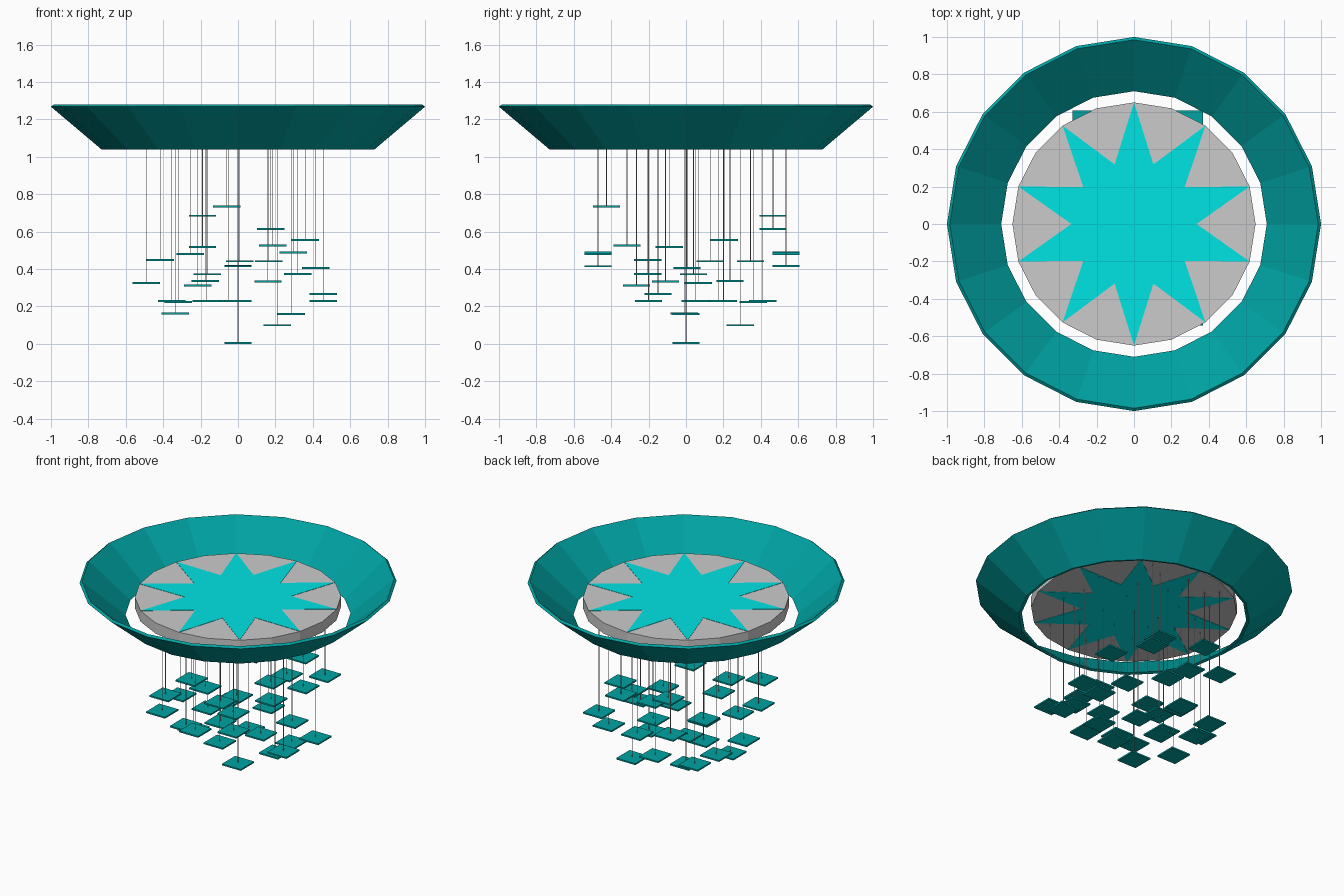
import bpy, bmesh
from math import sin, cos, pi

if "Cube" in bpy.data.objects:
    bpy.data.objects.remove(bpy.data.objects["Cube"])


def material(name, rgb):
    m = bpy.data.materials.new(name)
    m.diffuse_color = (*rgb, 1)
    m.use_nodes = True
    m.node_tree.nodes["Principled BSDF"].inputs["Base Color"].default_value = m.diffuse_color
    return m


TEAL = material("teal", (0.0, 0.36, 0.36))
CYAN = material("cyan", (0.0, 0.78, 0.78))


def finish(name, bm, mat=None):
    bmesh.ops.recalc_face_normals(bm, faces=bm.faces)
    me = bpy.data.meshes.new(name)
    bm.to_mesh(me)
    bm.free()
    if mat:
        me.materials.append(mat)
    ob = bpy.data.objects.new(name, me)
    bpy.context.collection.objects.link(ob)
    return ob


def circle(radii, n):
    # n points around z, cycling through the given radii, first point at +y
    return [(radii[i % len(radii)] * cos(pi / 2 + 2 * pi * i / n),
             radii[i % len(radii)] * sin(pi / 2 + 2 * pi * i / n)) for i in range(n)]


def prism(bm, outline, z0, z1):
    low = [bm.verts.new((x, y, z0)) for x, y in outline]
    high = [bm.verts.new((x, y, z1)) for x, y in outline]
    bm.faces.new(low[::-1])
    bm.faces.new(high)
    n = len(outline)
    for i in range(n):
        j = (i + 1) % n
        bm.faces.new((low[i], low[j], high[j], high[i]))


# Flared thin ring shade, 20 sides
bm = bmesh.new()
profile = [(0.73, 1.04), (1.0, 1.268), (0.985, 1.28), (0.71, 1.045)]
loops = [[bm.verts.new((x, y, z)) for x, y in circle([r], 20)] for r, z in profile]
for k in range(4):
    a, b = loops[k], loops[(k + 1) % 4]
    for i in range(20):
        j = (i + 1) % 20
        bm.faces.new((a[i], a[j], b[j], b[i]))
finish("flared_ring", bm, TEAL)

# Central disc
bm = bmesh.new()
prism(bm, circle([0.65], 20), 1.09, 1.165)
finish("ceiling_disc", bm)

# Ten-pointed star set through the disc
bm = bmesh.new()
prism(bm, circle([0.65, 0.335], 20), 1.088, 1.167)
finish("star_inlay", bm, CYAN)

# Hanging square plates: centre x, y, z
plates = [
    (-.06, -.425, .735), (-.19, .465, .685), (.175, .465, .615), (.36, .205, .555),
    (.185, -.315, .527), (-.19, -.09, .518), (.295, .535, .49), (-.255, .535, .48),
    (.295, -.47, .488), (-.255, -.47, .48), (-.415, -.205, .449), (.165, .13, .442),
    (.01, .345, .442), (0, .535, .417), (0, -.47, .415), (.415, .005, .405),
    (.32, -.205, .373), (-.165, .04, .372), (-.175, .235, .337), (.16, -.11, .333),
    (-.49, .065, .326), (-.215, -.265, .313), (.455, -.15, .267), (-.355, .175, .229),
    (-.32, .36, .223), (-.17, .05, .229), (-.05, .41, .229), (0, -.2, .229),
    (.455, .2, .229), (-.335, -.01, .163), (.285, 0, .16), (.21, .29, .1), (0, 0, .005),
]
H = 0.073
for n, (x, y, z) in enumerate(plates, 1):
    bm = bmesh.new()
    prism(bm, [(x - H, y - H), (x + H, y - H), (x + H, y + H), (x - H, y + H)],
          z - 0.005, z + 0.005)
    finish(f"hanging_plate_{n}", bm, TEAL)
    # Wire from the plate up into the disc
    bm = bmesh.new()
    prism(bm, [(x + px, y + py) for px, py in circle([0.002], 6)], z, 1.1)
    finish(f"wire_{n}", bm)
